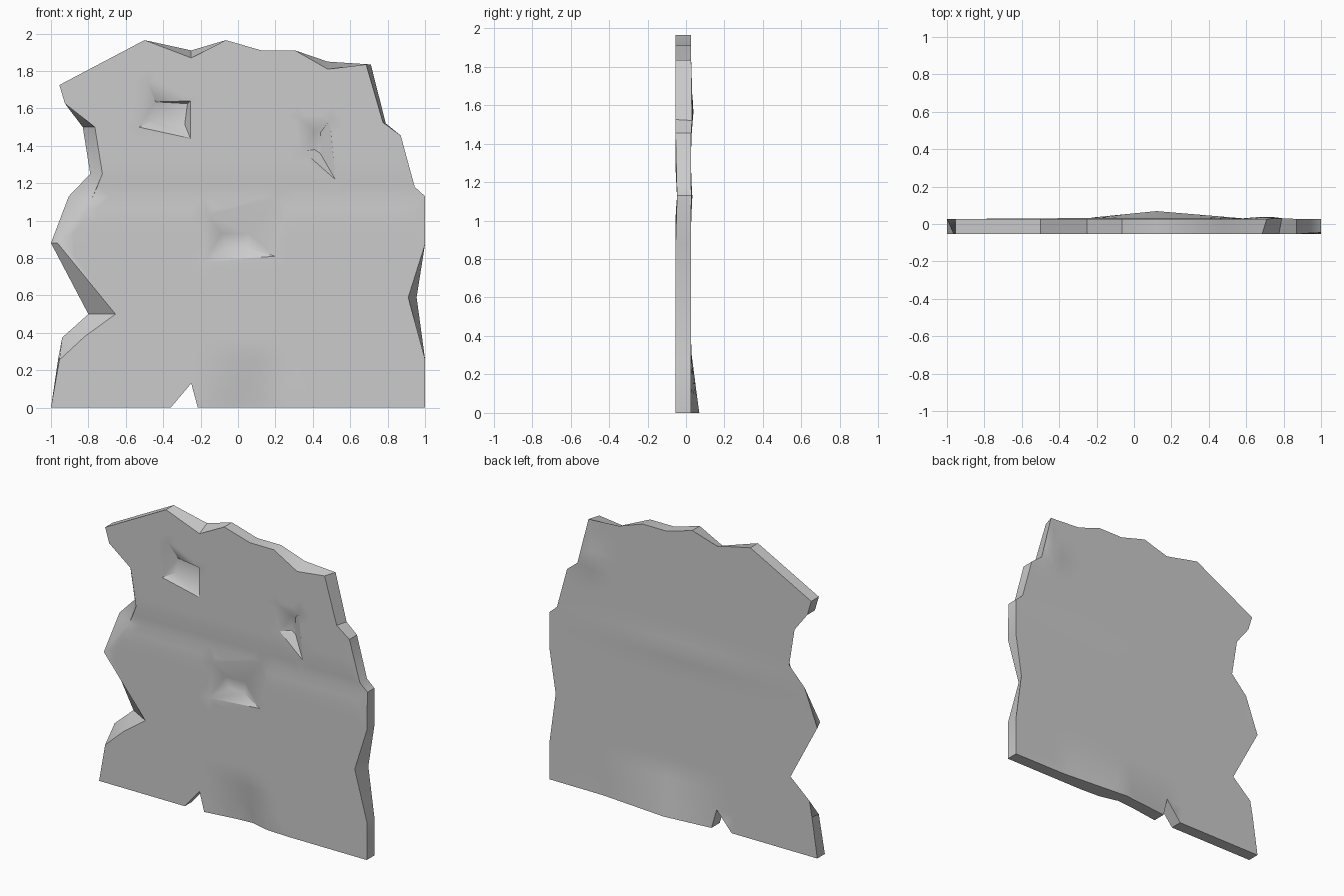
import bpy, bmesh, math
from mathutils import Vector
from mathutils.geometry import delaunay_2d_cdt

if "Cube" in bpy.data.objects:
    bpy.data.objects.remove(bpy.data.objects["Cube"])

# Jagged outline of the slab as seen from the front (back rim)
OUTLINE = [
    (-1, 0), (-.96, .27), (-.94, .375), (-.80, .50), (-1, .88), (-.905, 1.13),
    (-.79, 1.25), (-.83, 1.5), (-.925, 1.625), (-.955, 1.725), (-.5, 1.965),
    (-.25, 1.91), (-.065, 1.965), (.125, 1.91), (.305, 1.91), (.48, 1.85),
    (.71, 1.835), (.79, 1.52), (.87, 1.455), (.945, 1.18), (1, 1.13), (1, .875),
    (.955, .59), (1, .26), (1, 0), (.6, 0), (.4, 0), (.25, 0), (.12, 0), (0, 0),
    (-.215, 0), (-.25, .13), (-.36, 0)]

# Chipped points where the front rim is set in from the back rim
CHIPS = {1: (-.955, .255), 2: (-.82, .38), 3: (-.655, .50), 4: (-.965, .88),
         5: (-.78, 1.12), 6: (-.725, 1.25), 7: (-.765, 1.5), 11: (-.25, 1.87),
         15: (.48, 1.81), 16: (.685, 1.835), 17: (.775, 1.525), 22: (.91, .59)}

# Dents: rim corners, floor corners, depth
DENTS = [
    ([(-.49, 1.75), (-.255, 1.64), (-.255, 1.44), (-.53, 1.5)],
     [(-.44, 1.635), (-.27, 1.625), (-.285, 1.515), (-.455, 1.535)], .045),
    ([(.33, 1.55), (.49, 1.535), (.52, 1.22), (.35, 1.37)],
     [(.41, 1.48), (.44, 1.47), (.44, 1.36), (.41, 1.38)], .04),
    ([(-.16, 1.03), (.21, 1.13), (.20, .81), (-.18, .78)],
     [(-.09, .93), (.06, .93), (.05, .85), (-.06, .86)], .05)]


def tent(x, a, peak, b):
    if x <= a or x >= b:
        return 0
    return (x - a) / (peak - a) if x < peak else (b - x) / (b - peak)


def front_y(x, z):
    y = -.054 + .008 * math.exp(-((z - 1.14) / .07) ** 2)
    return y + .045 * tent(x, -.215, .1, .28) * max(0, 1 - z / .32)


def back_y(x, z):
    y = .027 + .042 * tent(x, -.3, .12, .62) * max(0, 1 - z / .32)
    y += .012 * math.exp(-((x - .7) / .1) ** 2 - ((z - 1.57) / .09) ** 2)
    return y + .006 * math.exp(-((z - 1.12) / .07) ** 2 - (x / .6) ** 2)


def inside(p, poly):
    hit = False
    for a, b in zip(poly, poly[1:] + poly[:1]):
        if (a[1] > p[1]) != (b[1] > p[1]):
            if p[0] < a[0] + (p[1] - a[1]) / (b[1] - a[1]) * (b[0] - a[0]):
                hit = not hit
    return hit


def add_sheet(bm, rim, height, dents):
    """Triangulate one broad face over its rim; return the rim vertices."""
    pts, offs = list(rim), [0] * len(rim)
    n = len(rim)
    edges = [(i, (i + 1) % n) for i in range(n)]
    for outer, floor, depth in dents:
        for ring, off in ((outer, 0), (floor, depth)):
            s = len(pts)
            pts += ring
            offs += [off] * 4
            edges += [(s + i, s + (i + 1) % 4) for i in range(4)]
    fixed = list(pts)
    for i in range(-15, 16):
        for k in range(1, 32):
            p = (i / 16, k / 16)
            if (inside(p, rim) and not any(inside(p, d[0]) for d in dents)
                    and all(math.dist(p, q) > .045 for q in fixed)):
                pts.append(p)
                offs.append(0)
    co, _, faces, orig, _, _ = delaunay_2d_cdt(
        [Vector(p) for p in pts], edges, [], 0, 1e-6)
    verts, lookup = [], {}
    for c, o in zip(co, orig):
        off = offs[o[0]] if o else 0
        # raised lip at one corner of the middle dent
        if dents and math.dist(c, (.19, 1.0)) < .05:
            off = -.014
        verts.append(bm.verts.new((c.x, height(c.x, c.y) + off, c.y)))
        for j in o:
            lookup[j] = verts[-1]
    for f in faces:
        mid = sum((co[i] for i in f), Vector((0, 0))) / len(f)
        if inside(mid, rim):
            bm.faces.new([verts[i] for i in f])
    return [lookup[i] for i in range(n)]


bm = bmesh.new()
front_rim = [CHIPS.get(i, p) for i, p in enumerate(OUTLINE)]
front = add_sheet(bm, front_rim, front_y, DENTS)
back = add_sheet(bm, OUTLINE, back_y, [])

# Broken side walls joining the two faces
for i in range(len(front)):
    j = (i + 1) % len(front)
    bm.faces.new((front[i], front[j], back[j], back[i]))

bmesh.ops.delete(bm, geom=[v for v in bm.verts if not v.link_faces], context='VERTS')
bmesh.ops.recalc_face_normals(bm, faces=bm.faces)
mesh = bpy.data.meshes.new("broken_wall_slab")
bm.to_mesh(mesh)
bm.free()
slab = bpy.data.objects.new("broken_wall_slab", mesh)
bpy.context.collection.objects.link(slab)
bpy.context.view_layer.objects.active = slab
slab.select_set(True)
bpy.ops.object.shade_smooth_by_angle(angle=math.radians(35))
